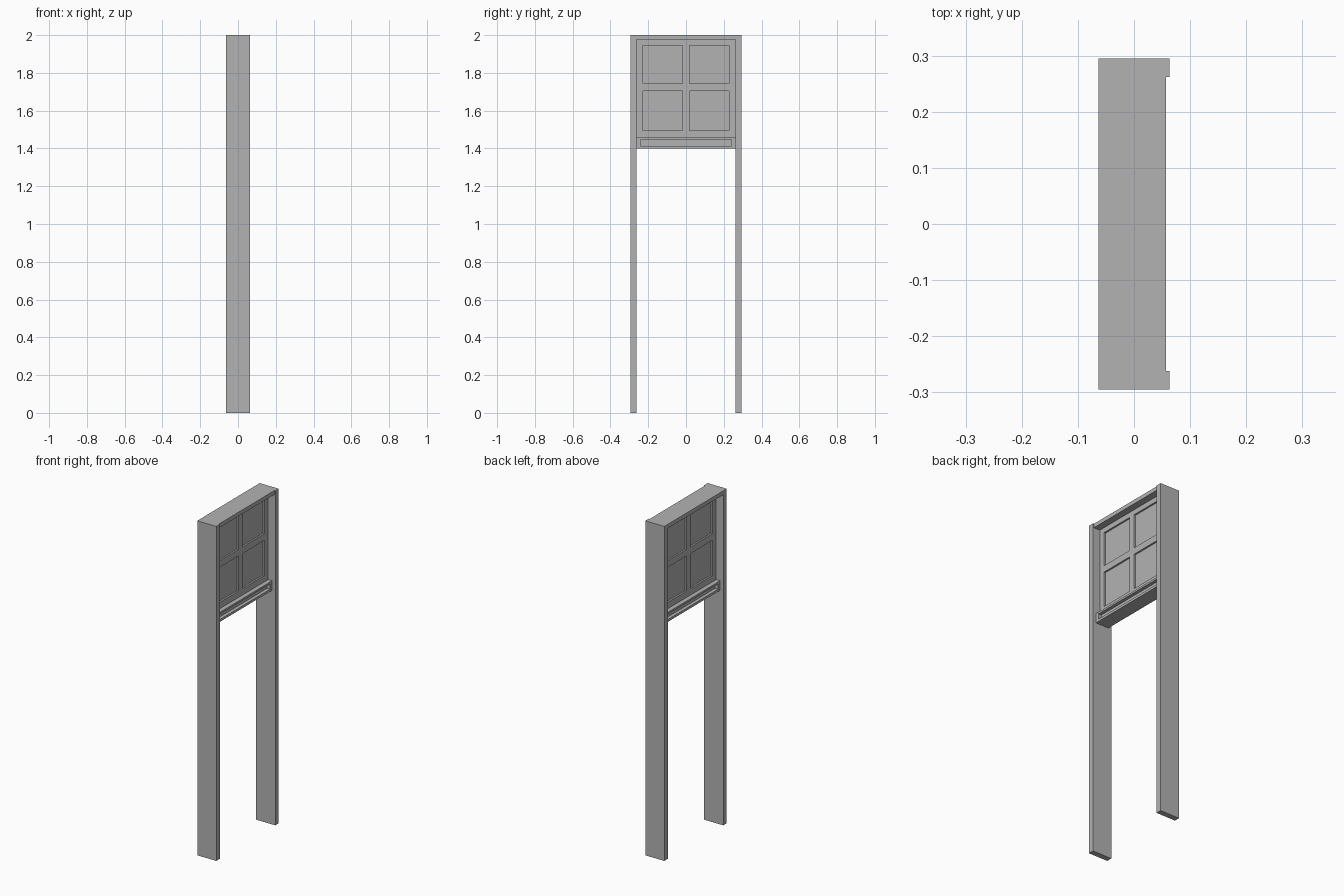
import bpy, bmesh
from mathutils import Vector

cube = bpy.data.objects.get("Cube")
if cube:
    bpy.data.objects.remove(cube, do_unlink=True)

paint = bpy.data.materials.new("grey_paint")
paint.use_nodes = True
GREY = (0.45, 0.45, 0.45, 1)
paint.diffuse_color = GREY
paint.node_tree.nodes["Principled BSDF"].inputs["Base Color"].default_value = GREY


def block(name, x, y, z, panels=(), depth=0):
    """Box spanning (min, max) per axis; panels are (y, z) ranges sunk into both x faces."""
    bm = bmesh.new()
    bmesh.ops.create_cube(bm, size=1)
    for v in bm.verts:
        v.co = Vector([r[0] if c < 0 else r[1] for c, r in zip(v.co, (x, y, z))])
    # Cut the faces along every panel edge
    for axis in (1, 2):
        normal = Vector((0, axis == 1, axis == 2))
        for cut in sorted({c for p in panels for c in p[axis - 1]}):
            bmesh.ops.bisect_plane(bm, geom=bm.verts[:] + bm.edges[:] + bm.faces[:],
                                   plane_co=normal * cut, plane_no=normal)
    # Sink the panels
    sunk = []
    for f in bm.faces:
        c = f.calc_center_median()
        if abs(f.normal.x) > 0.9 and any(a < c.y < b and d < c.z < e
                                         for (a, b), (d, e) in panels):
            sunk.append(f)
    if sunk:
        bmesh.ops.inset_individual(bm, faces=sunk, thickness=0, depth=-depth)
    mesh = bpy.data.meshes.new(name)
    bm.to_mesh(mesh)
    bm.free()
    mesh.materials.append(paint)
    obj = bpy.data.objects.new(name, mesh)
    bpy.context.collection.objects.link(obj)
    return obj


HALF_DEPTH, OUTER, INNER = 0.063, 0.295, 0.262
HEAD_Z, SASH_Z, BAR_Z = 1.976, 1.457, 1.4

# Door frame: two jambs and a slightly shallower head
block("right_jamb", (-HALF_DEPTH, HALF_DEPTH), (-OUTER, -INNER), (0, 2))
block("left_jamb", (-HALF_DEPTH, HALF_DEPTH), (INNER, OUTER), (0, 2))
block("head", (-HALF_DEPTH, 0.057), (-INNER, INNER), (HEAD_Z, 2))

# Four-pane window above the door
columns = ((-0.228, -0.019), (0.019, 0.228))
rows = ((1.495, 1.705), (1.744, 1.946))
block("window_sash", (-0.016, 0.016), (-INNER, INNER), (SASH_Z, HEAD_Z),
      [(c, r) for c in columns for r in rows], 0.01)

# Transom bar with a long sunk panel on each side
block("transom_bar", (-0.043, 0.043), (-INNER, INNER), (BAR_Z, SASH_Z),
      [((-0.242, 0.242), (1.414, 1.446))], 0.02)
